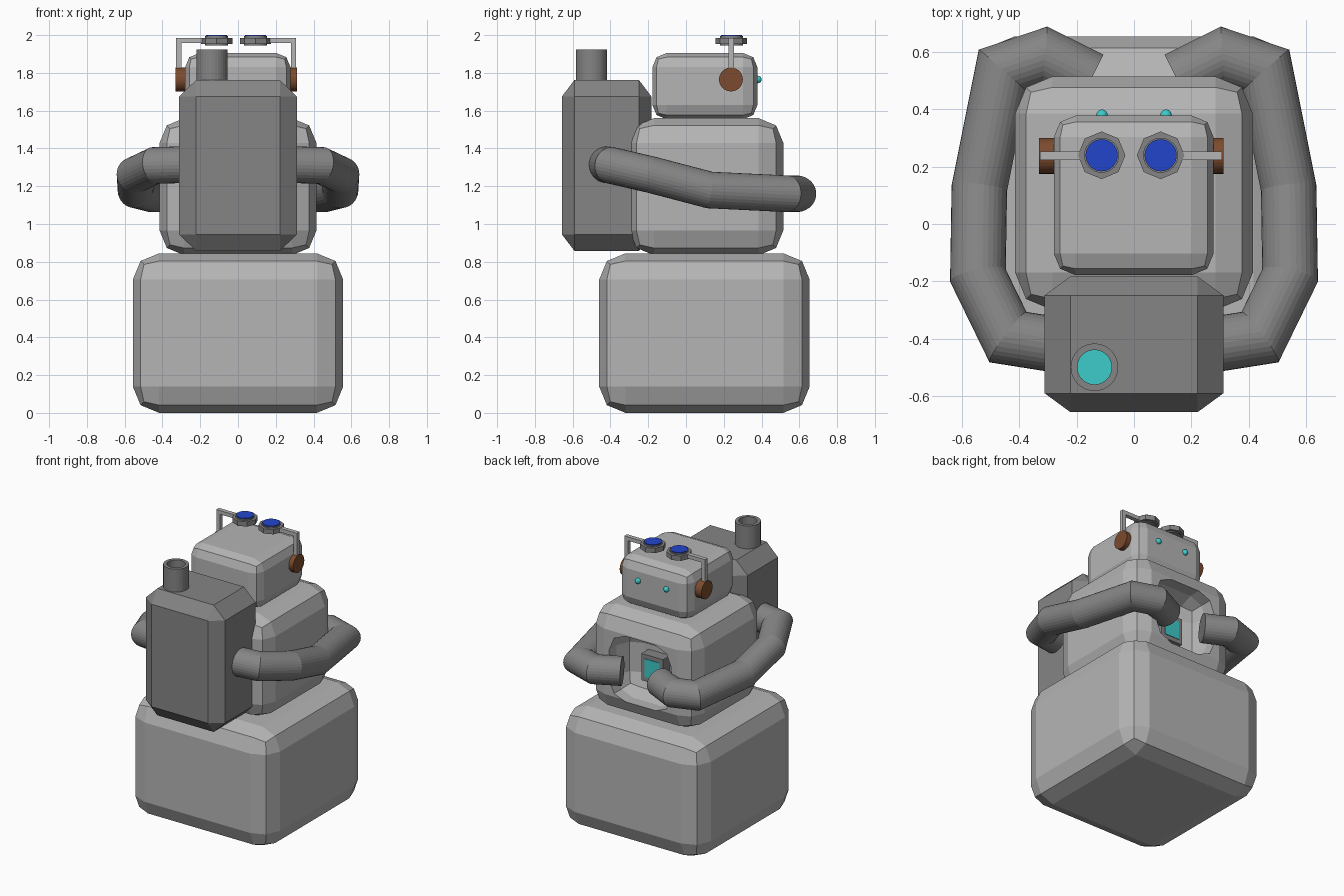
import bpy, bmesh, math
from mathutils import Vector, Matrix

if "Cube" in bpy.data.objects:
    bpy.data.objects.remove(bpy.data.objects["Cube"])


def material(name, rgb):
    m = bpy.data.materials.new(name)
    m.diffuse_color = (*rgb, 1)
    m.use_nodes = True
    m.node_tree.nodes["Principled BSDF"].inputs["Base Color"].default_value = m.diffuse_color
    return m


BODY = material("light_grey", (0.46, 0.46, 0.46))
DARK = material("mid_grey", (0.235, 0.235, 0.235))
BROWN = material("brown", (0.2, 0.07, 0.028))
BLUE = material("blue", (0.016, 0.06, 0.6))
CYAN = material("cyan", (0.048, 0.6, 0.6))


def finish(bm, name, mat):
    bmesh.ops.recalc_face_normals(bm, faces=bm.faces)
    me = bpy.data.meshes.new(name)
    bm.to_mesh(me)
    bm.free()
    me.materials.append(mat)
    ob = bpy.data.objects.new(name, me)
    bpy.context.collection.objects.link(ob)
    return ob


def box(name, lo, hi, mat, bevel=0, segments=2):
    lo, hi = Vector(lo), Vector(hi)
    bm = bmesh.new()
    bmesh.ops.create_cube(bm, size=1)
    bmesh.ops.scale(bm, vec=hi - lo, verts=bm.verts)
    bmesh.ops.translate(bm, vec=(lo + hi) / 2, verts=bm.verts)
    if bevel:
        bmesh.ops.bevel(bm, geom=bm.edges[:], offset=bevel, segments=segments,
                        profile=0.5, affect='EDGES')
    return finish(bm, name, mat)


def chamfer_box(name, c, h, cut, mat):
    """Box with a different chamfer depth along each axis."""
    bm = bmesh.new()
    for axis in range(3):
        for sx in (-1, 1):
            for sy in (-1, 1):
                for sz in (-1, 1):
                    s = (sx, sy, sz)
                    bm.verts.new([c[i] + s[i] * (h[i] - (cut[i] if i != axis else 0))
                                  for i in range(3)])
    bmesh.ops.convex_hull(bm, input=bm.verts[:])
    bmesh.ops.dissolve_limit(bm, angle_limit=0.01, verts=bm.verts[:], edges=bm.edges[:])
    return finish(bm, name, mat)


def cylinder(name, c, r, depth, mat, axis='Z', sides=32):
    bm = bmesh.new()
    rot = Matrix.Rotation(math.pi / 2, 4, 'Y') if axis == 'X' else Matrix()
    bmesh.ops.create_cone(bm, cap_ends=True, segments=sides, radius1=r, radius2=r,
                          depth=depth, matrix=Matrix.Translation(c) @ rot)
    return finish(bm, name, mat)


def tube(name, pts, r, mat, sides=32):
    """Round tube with mitred bends."""
    pts = [Vector(p) for p in pts]
    bm = bmesh.new()
    rings = []
    d0 = (pts[1] - pts[0]).normalized()
    u = d0.cross(Vector((0, 0, 1))).normalized()
    w = u.cross(d0)
    ring = [pts[0] + r * (math.cos(a) * u + math.sin(a) * w)
            for a in (2 * math.pi * k / sides for k in range(sides))]
    rings.append([bm.verts.new(v) for v in ring])
    for i in range(1, len(pts)):
        d = (pts[i] - pts[i - 1]).normalized()
        nxt = (pts[i + 1] - pts[i]).normalized() if i + 1 < len(pts) else d
        n = (d + nxt).normalized()
        # slide the ring along the segment onto the bend's bisecting plane
        ring = [v + d * ((pts[i] - v).dot(n) / d.dot(n)) for v in ring]
        rings.append([bm.verts.new(v) for v in ring])
    for a, b in zip(rings, rings[1:]):
        for k in range(sides):
            j = (k + 1) % sides
            bm.faces.new((a[k], a[j], b[j], b[k]))
    bm.faces.new(rings[0])
    bm.faces.new(rings[-1])
    return finish(bm, name, mat)


def subtract(ob, cutter):
    mod = ob.modifiers.new("cut", 'BOOLEAN')
    mod.operation = 'DIFFERENCE'
    mod.solver = 'EXACT'
    mod.object = cutter
    cutter.hide_render = True
    cutter.hide_set(True)


# Stacked body
box("base", (-0.557, -0.46, 0), (0.557, 0.655, 0.845), BODY, 0.14)
torso = box("torso", (-0.415, -0.3, 0.835), (0.415, 0.515, 1.56), BODY, 0.13)
box("head", (-0.28, -0.178, 1.555), (0.278, 0.378, 1.905), BODY, 0.075)

# Chest opening with a small screen inside
subtract(torso, box("chest_cutter", (-0.245, 0.3, 0.95), (0.245, 0.8, 1.42), BODY, 0.13))
box("screen_frame", (-0.085, 0.27, 1.065), (0.085, 0.38, 1.255), DARK)
box("screen", (-0.058, 0.375, 1.095), (0.058, 0.384, 1.225), CYAN)

# Backpack and hollow chimney
chamfer_box("backpack", (0, -0.42, 1.31), (0.312, 0.237, 0.452), (0.09, 0.066, 0.087), DARK)
chimney = cylinder("chimney", (-0.138, -0.5, 1.81), 0.083, 0.23, DARK)
subtract(chimney, cylinder("chimney_cutter", (-0.138, -0.5, 1.88), 0.06, 0.22, DARK))
cylinder("chimney_glow", (-0.138, -0.5, 1.772), 0.06, 0.008, CYAN)

# Arms wrap from the backpack round to the chest opening
arm = [(0.25, -0.425, 1.315), (0.44, -0.395, 1.31), (0.545, -0.18, 1.26),
       (0.54, 0.125, 1.18), (0.458, 0.535, 1.16), (0.31, 0.585, 1.16), (0.15, 0.505, 1.16)]
for side, s in (("left", -1), ("right", 1)):
    tube(side + "_arm", [(s * x, y, z) for x, y, z in arm], 0.097, DARK)

    # Eyes
    bm = bmesh.new()
    bmesh.ops.create_uvsphere(bm, u_segments=16, v_segments=10, radius=0.02,
                              matrix=Matrix.Translation((s * 0.112, 0.38, 1.765)))
    finish(bm, side + "_eye", CYAN)

    # Ears, bent rods and raised lenses
    cx = -0.01
    cylinder(side + "_ear", (cx + s * 0.287, 0.238, 1.765), 0.063, 0.07, BROWN, 'X')
    xs = sorted((cx + s * 0.29, cx + s * 0.318))
    box(side + "_rod_upright", (xs[0], 0.224, 1.8), (xs[1], 0.254, 1.985), BODY)
    xs = sorted((cx + s * 0.17, cx + s * 0.318))
    box(side + "_rod_arm", (xs[0], 0.224, 1.958), (xs[1], 0.254, 1.985), BODY)
    lens = (cx + s * 0.103, 0.24)
    cylinder(side + "_lens_rim", (*lens, 1.969), 0.083, 0.034, DARK, sides=8)
    cylinder(side + "_lens_collar", (*lens, 1.97), 0.061, 0.048, DARK)
    cylinder(side + "_lens_glass", (*lens, 1.995), 0.056, 0.01, BLUE)
